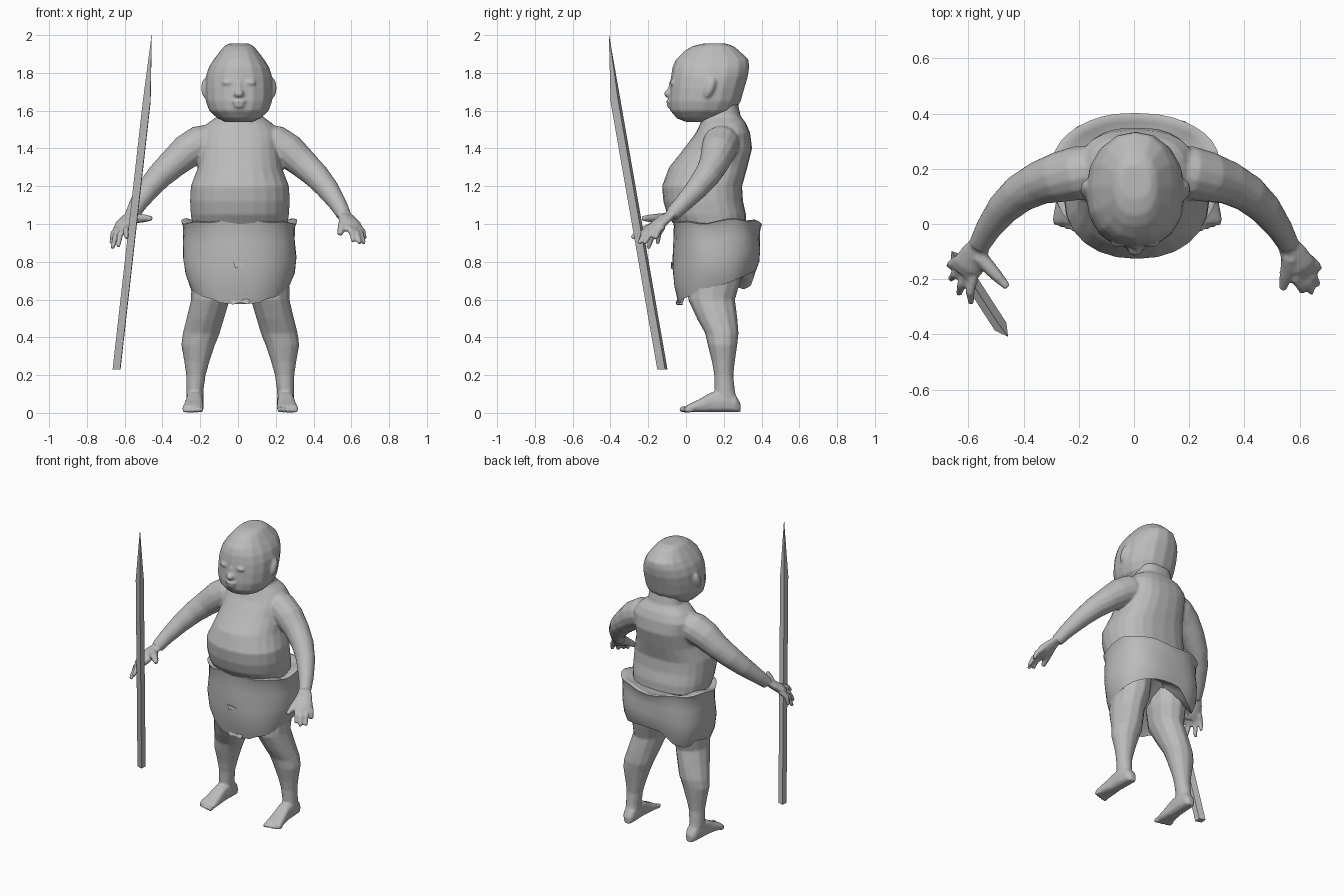
import bpy, bmesh, math
from mathutils import Vector

if "Cube" in bpy.data.objects:
    bpy.data.objects.remove(bpy.data.objects["Cube"])

grey = bpy.data.materials.new("plain_grey")
grey.diffuse_color = (0.5, 0.5, 0.5, 1)
grey.use_nodes = True
grey.node_tree.nodes["Principled BSDF"].inputs["Base Color"].default_value = grey.diffuse_color


def finish(name, bm, angle=60):
    bmesh.ops.recalc_face_normals(bm, faces=bm.faces)
    me = bpy.data.meshes.new(name)
    bm.to_mesh(me)
    bm.free()
    me.materials.append(grey)
    ob = bpy.data.objects.new(name, me)
    bpy.context.collection.objects.link(ob)
    bpy.ops.object.select_all(action='DESELECT')
    ob.select_set(True)
    bpy.context.view_layer.objects.active = ob
    bpy.ops.object.shade_smooth_by_angle(angle=math.radians(angle))
    return ob


def ring(c, u, v, n, e=1.0, back=None):
    """Closed (super)ellipse around c spanned by u and v; back sets the +v half's exponent."""
    pts = []
    for i in range(n):
        a = 2 * math.pi * i / n
        k = back if back and math.sin(a) > .01 else e
        f = lambda t: math.copysign(abs(t) ** k, t)
        pts.append(Vector(c) + Vector(u) * f(math.cos(a)) + Vector(v) * f(math.sin(a)))
    return pts


def loft(name, rings, angle=60):
    bm = bmesh.new()
    vs = [[bm.verts.new(p) for p in r] for r in rings]
    n = len(vs[0])
    for a, b in zip(vs, vs[1:]):
        for i in range(n):
            bm.faces.new((a[i], a[(i + 1) % n], b[(i + 1) % n], b[i]))
    bm.faces.new(vs[0])
    bm.faces.new(vs[-1])
    return finish(name, bm, angle)


def stack(name, rows, n, e=1.0, x=0.0, back=None):
    """Horizontal rings from (z, front y, back y, half width)."""
    return loft(name, [ring((x, (f + b) / 2, z), (w, 0, 0), (0, (b - f) / 2, 0), n, e, back)
                       for z, f, b, w in rows])


def tube(name, pts, n=8, flat=1.0):
    """Tube through (x, y, z, radius); flat squashes it across its side axis."""
    ps = [Vector(p[:3]) for p in pts]
    rings = []
    for i, p in enumerate(ps):
        t = (ps[min(i + 1, len(ps) - 1)] - ps[max(i - 1, 0)]).normalized()
        u = t.cross(Vector((0, 0, 1))).normalized()
        r = pts[i][3]
        rings.append(ring(p, u * r, t.cross(u) * r * flat, n))
    return loft(name, rings)


def blob(name, c, size, seg=10, rows=6, tilt=0.0):
    bm = bmesh.new()
    bmesh.ops.create_uvsphere(bm, u_segments=seg, v_segments=rows, radius=1)
    for v in bm.verts:
        p = Vector([v.co[k] * size[k] for k in range(3)])
        p.y += tilt * p.z
        v.co = p + Vector(c)
    return finish(name, bm)


def fuse(name, obs, voxel, smooth):
    """Join overlapping parts and melt them into one continuous skin."""
    bpy.ops.object.select_all(action='DESELECT')
    for o in obs:
        o.select_set(True)
    bpy.context.view_layer.objects.active = obs[0]
    bpy.ops.object.join()
    obs[0].name = name
    m = obs[0].modifiers.new("skin", 'REMESH')
    m.mode, m.voxel_size, m.use_smooth_shade = 'VOXEL', voxel, True
    m = obs[0].modifiers.new("soften", 'SMOOTH')
    m.factor, m.iterations = .5, smooth


# torso with belly, chest, sloping shoulders and neck
body = [stack("torso", [(.90, .0, .32, .235), (1.05, -.10, .318, .26), (1.12, -.12, .302, .264),
                        (1.20, -.127, .297, .26), (1.30, -.09, .325, .222),
                        (1.40, -.01, .35, .208), (1.48, .05, .34, .21), (1.53, .075, .32, .175),
                        (1.57, .08, .29, .12), (1.66, .08, .27, .11)], 24, .92, .01, .78)]

# head: full cheeks low down, narrowing to a small flat crown
head = [stack("head", [(1.54, .0, .17, .07), (1.56, -.05, .22, .115), (1.60, -.083, .262, .158),
                       (1.65, -.09, .29, .176), (1.72, -.086, .31, .18), (1.78, -.08, .328, .176),
                       (1.83, -.072, .335, .16), (1.87, -.055, .332, .135),
                       (1.915, -.01, .285, .1), (1.94, .03, .255, .08),
                       (1.955, .09, .215, .055)], 16, .9, .005),
        blob("nose", (.005, -.092, 1.69), (.028, .025, .022)),
        blob("nose_bridge", (.005, -.08, 1.72), (.016, .014, .04)),
        blob("upper_lip", (.005, -.089, 1.648), (.038, .016, .013)),
        blob("lower_lip", (.005, -.086, 1.626), (.03, .016, .013))]
for s, side in ((-1, "left"), (1, "right")):
    head.append(blob(side + "_eye", (.005 + s * .06, -.072, 1.748), (.032, .013, .013)))
    head.append(blob(side + "_ear", (.005 + s * .178, .125, 1.72), (.022, .03, .054), tilt=.3))

# arms and hands
fingers = {
    -1: [(-.672, -.15, .895), (-.665, -.20, .87), (-.635, -.255, .88), (-.59, -.288, .925)],
    1: [(.672, -.16, .92), (.668, -.22, .895), (.645, -.25, .895), (.61, -.245, .905)]}
thumbs = {-1: (-.458, -.23, 1.03), 1: (.54, -.237, .945)}
for s, side in ((-1, "left"), (1, "right")):
    body.append(tube(side + "_arm", [
        (s * .12, .20, 1.45, .085), (s * .20, .185, 1.425, .098), (s * .27, .17, 1.385, .092),
        (s * .345, .148, 1.32, .079), (s * .415, .11, 1.255, .07), (s * .475, .055, 1.185, .06),
        (s * .53, -.02, 1.105, .047), (s * .56, -.075, 1.05, .039)], 14))
    body.append(tube(side + "_palm", [
        (s * .545, -.05, 1.075, .03), (s * .575, -.105, 1.03, .05), (s * .60, -.15, .995, .06),
        (s * .615, -.175, .97, .05)], 10, .52))
    for k, tip in enumerate(fingers[s]):
        base = Vector((s * (.633 - .017 * k), -.125 - .022 * k, .985))
        mid = base.lerp(Vector(tip), .5) + Vector((s * .008, -.008, .008))
        body.append(tube(f"{side}_finger_{k + 1}",
                         [(*base, .02), (*mid, .018), (*tip, .012)], 6))
    root = Vector((s * .565, -.115, 1.03))
    body.append(tube(side + "_thumb", [(*root, .032), (*root.lerp(Vector(thumbs[s]), .55), .025),
                                       (*thumbs[s], .015)], 6))

# legs, feet and toes
for s, side in ((-1, "left"), (1, "right")):
    X = lambda x: s * x + .012
    body.append(loft(side + "_leg", [
        ring((X(x), y, z), (rx, 0, 0), (0, ry, 0), 12) for z, x, y, rx, ry in
        [(.86, .14, .16, .12, .15), (.70, .145, .15, .115, .14), (.60, .158, .135, .103, .125),
         (.50, .185, .165, .10, .108), (.42, .207, .19, .098, .089), (.36, .223, .193, .09, .079),
         (.27, .23, .198, .067, .061), (.20, .235, .20, .052, .051), (.12, .24, .205, .046, .054),
         (.05, .24, .215, .043, .06)]]))
    body.append(loft(side + "_foot", [
        ring((X(x), y, h / 2 + .003), (w, 0, 0), (0, 0, h / 2), 10, .7) for y, x, w, h in
        [(.288, .235, .022, .05), (.264, .237, .04, .09), (.20, .24, .047, .12),
         (.13, .242, .046, .105), (.07, .246, .052, .07), (.02, .25, .058, .046),
         (.0, .25, .055, .035)]]))
    for k in range(5):
        r = .018 - .0018 * k
        body.append(blob(f"{side}_toe_{k + 1}", (X(.208 + .0225 * k), -.013 + .007 * k, r),
                         (r * .75, .026, r), 8, 5))
fuse("body", body, .008, 3)
fuse("head", head, .008, 4)

# wrapped cloth: lip closing onto the waist, soft folds, hem rising to the back,
# with one rear corner hanging lower
rows = [(.95, .72), (1.0, .88), (1.03, .97), (1.01, 1.02), (.92, .985), (.72, .985),
        (.45, 1.0), (.2, .965), (0, .88), (.08, .8), (.3, .35)]
cloth = []
N = 36
for t, k in rows:
    pts = []
    for i in range(N):
        a = 2 * math.pi * i / N
        c, sn = math.cos(a), math.sin(a)
        e = .8 if sn > .01 else .9
        hem = .672 + .08 * sn - (.015 if sn < -.9 else 0)
        hem -= .07 * math.exp(-((a - 2.3) / .42) ** 4)
        top = 1.01 + .01 * math.sin(3 * a) + .007 * math.sin(7 * a)
        z = hem + (top - hem) * min(t, 1) + max(0, t - 1) * .25
        fold = 1 + .012 * math.sin(5 * a + t * 6) if k > .8 else 1
        w = .30 * k * fold
        d = (.23 if sn > 0 else .235) * k * fold
        pts.append(Vector((.008 + w * math.copysign(abs(c) ** e, c),
                           .165 + d * math.copysign(abs(sn) ** e, sn), z)))
    cloth.append(pts)
loft("wrapped_cloth", cloth, 50)


def plate(name, pts, thick):
    bm = bmesh.new()
    f = bm.faces.new([bm.verts.new(p) for p in pts])
    new = bmesh.ops.extrude_face_region(bm, geom=[f])["geom"]
    bmesh.ops.translate(bm, vec=thick, verts=[v for v in new if isinstance(v, bmesh.types.BMVert)])
    finish(name, bm, 30)


# hanging front cloth end and the little front tuck
plate("front_cloth_end", [(-.05, -.035, .62), (.07, -.035, .62), (.055, -.05, .575),
                          (.01, -.055, .585), (-.03, -.05, .572)], (0, .03, 0))
plate("front_tuck", [(-.025, -.078, .80), (.04, -.075, .79), (-.015, -.081, .765)], (0, .03, 0))

# square spear tapering to a corner point
low, high = Vector((-.643, -.125, .23)), Vector((-.475, -.385, 1.72))
tip = Vector((-.457, -.408, 2.0))
u, v = Vector((.019, -.027, 0)), Vector((.021, .014, 0))
loft("spear", [ring(low, u, v, 4), ring(low.lerp(high, .95), u, v, 4),
               ring(tip, u * .03, v * .03, 4)], 20)
